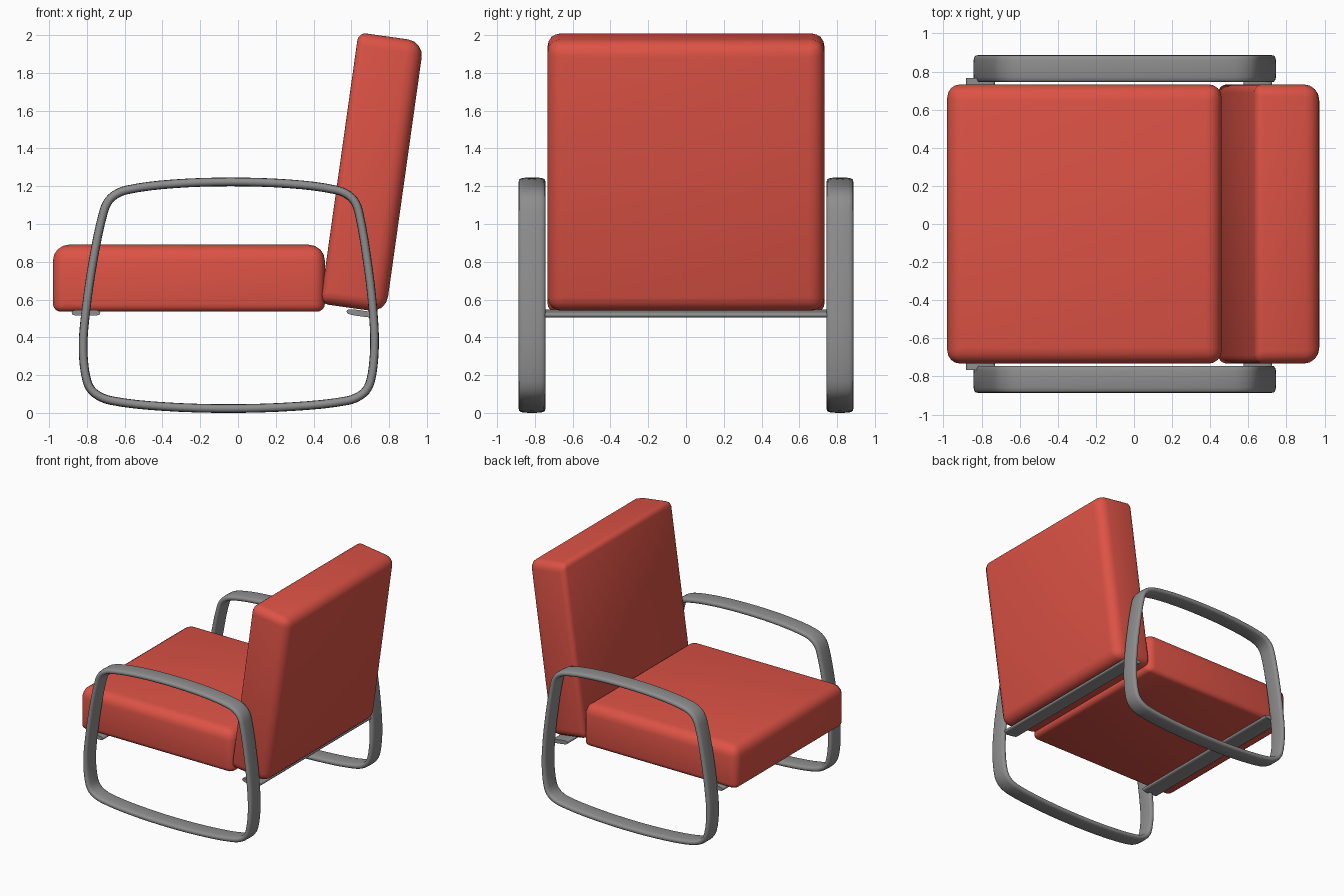
import bpy, bmesh, math
from mathutils import Vector, Matrix

if "Cube" in bpy.data.objects:
    bpy.data.objects.remove(bpy.data.objects["Cube"])


def material(name, rgb):
    m = bpy.data.materials.new(name)
    m.diffuse_color = (*rgb, 1)
    m.use_nodes = True
    m.node_tree.nodes["Principled BSDF"].inputs["Base Color"].default_value = m.diffuse_color
    return m


RED = material("red upholstery", (0.72, 0.085, 0.06))
GREY = material("grey metal", (0.27, 0.27, 0.27))


def finish(name, bm, mat):
    bmesh.ops.recalc_face_normals(bm, faces=bm.faces)
    me = bpy.data.meshes.new(name)
    bm.to_mesh(me)
    bm.free()
    me.materials.append(mat)
    me.polygons.foreach_set("use_smooth", [True] * len(me.polygons))
    ob = bpy.data.objects.new(name, me)
    bpy.context.collection.objects.link(ob)
    return ob


# Cushion: box with a broad round on its outer face, tighter on the other
def cushion(name, size, loc, angle):
    bm = bmesh.new()
    bmesh.ops.create_cube(bm, size=1, matrix=Matrix.Diagonal((*size, 1)))
    weight = bm.edges.layers.float.new("bevel_weight_edge")
    for e in bm.edges:
        z = sum(v.co.z for v in e.verts) / 2
        e[weight] = 1.0 if z > 0.01 else 0.5 if z < -0.01 else 0.8
    ob = finish(name, bm, RED)
    ob.location = loc
    ob.rotation_euler = (0, math.radians(angle), 0)
    mod = ob.modifiers.new("rounding", 'BEVEL')
    mod.limit_method = 'WEIGHT'
    mod.width = 0.085
    mod.segments = 4
    return ob


cushion("seat_cushion", (1.44, 1.465, 0.355), (-0.26, 0, 0.713), 0)
cushion("back_cushion", (1.45, 1.465, 0.35), (0.71, 0, 1.272), 98)

# Flattened oval section of the bent metal strip: (thickness, width)
def section(thick, width, n=16):
    pts = []
    for i in range(n):
        a = 2 * math.pi * i / n
        c, s = math.cos(a), math.sin(a)
        pts.append((thick * math.copysign(abs(c) ** 0.7, c),
                    width * math.copysign(abs(s) ** 0.5, s)))
    return pts


PATH = [(-0.82, 0.33), (-0.81, 0.5), (-0.768, 0.8), (-0.71, 1.07), (-0.67, 1.14),
        (-0.59, 1.18), (-0.35, 1.212), (-0.04, 1.223), (0.28, 1.212), (0.52, 1.18),
        (0.6, 1.14), (0.638, 1.07), (0.692, 0.75), (0.718, 0.5), (0.722, 0.33),
        (0.702, 0.17), (0.665, 0.105), (0.58, 0.065), (0.3, 0.034), (-0.05, 0.023),
        (-0.4, 0.034), (-0.67, 0.065), (-0.76, 0.105), (-0.8, 0.17)]


def smooth_loop(points, steps=4):
    p = [Vector(q) for q in points]
    n, out = len(p), []
    for i in range(n):
        a, b, c, d = p[i - 1], p[i], p[(i + 1) % n], p[(i + 2) % n]
        k = (c - b).length
        t1 = (c - a).normalized() * k
        t2 = (d - b).normalized() * k
        for s in range(steps):
            t = s / steps
            out.append(b * (2*t**3 - 3*t*t + 1) + t1 * (t**3 - 2*t*t + t)
                       + c * (3*t*t - 2*t**3) + t2 * (t**3 - t*t))
    return out


# Closed side frames serving as armrest, legs and runner
def side_frame(name, y):
    bm = bmesh.new()
    loop = smooth_loop(PATH)
    n, rings = len(loop), []
    for i, p in enumerate(loop):
        t = (loop[(i + 1) % n] - loop[i - 1]).normalized()
        rings.append([bm.verts.new((p.x - t.y * u, y + w, p.y + t.x * u))
                      for u, w in section(0.023, 0.071)])
    for i in range(n):
        a, b = rings[i], rings[(i + 1) % n]
        for j in range(len(a)):
            k = (j + 1) % len(a)
            bm.faces.new((a[j], a[k], b[k], b[j]))
    finish(name, bm, GREY)


for label, side in (("front", -1), ("rear", 1)):
    side_frame(label + "_side_frame", side * 0.815)


# Flat cross bars carrying the cushions
def cross_bar(name, x, z, angle, thick):
    bm = bmesh.new()
    rings = [[bm.verts.new((w, y, u)) for u, w in section(thick, 0.076)]
             for y in (-0.765, 0.765)]
    a, b = rings
    for j in range(len(a)):
        k = (j + 1) % len(a)
        bm.faces.new((a[j], a[k], b[k], b[j]))
    bm.faces.new(a)
    bm.faces.new(b)
    ob = finish(name, bm, GREY)
    ob.location = (x, 0, z)
    ob.rotation_euler = (0, math.radians(angle), 0)
    bpy.context.view_layer.objects.active = ob
    ob.select_set(True)
    bpy.ops.object.shade_smooth_by_angle(angle=math.radians(50))
    ob.select_set(False)


cross_bar("seat_cross_bar", -0.805, 0.53, 0, 0.016)
cross_bar("back_cross_bar", 0.65, 0.527, 8, 0.016)
